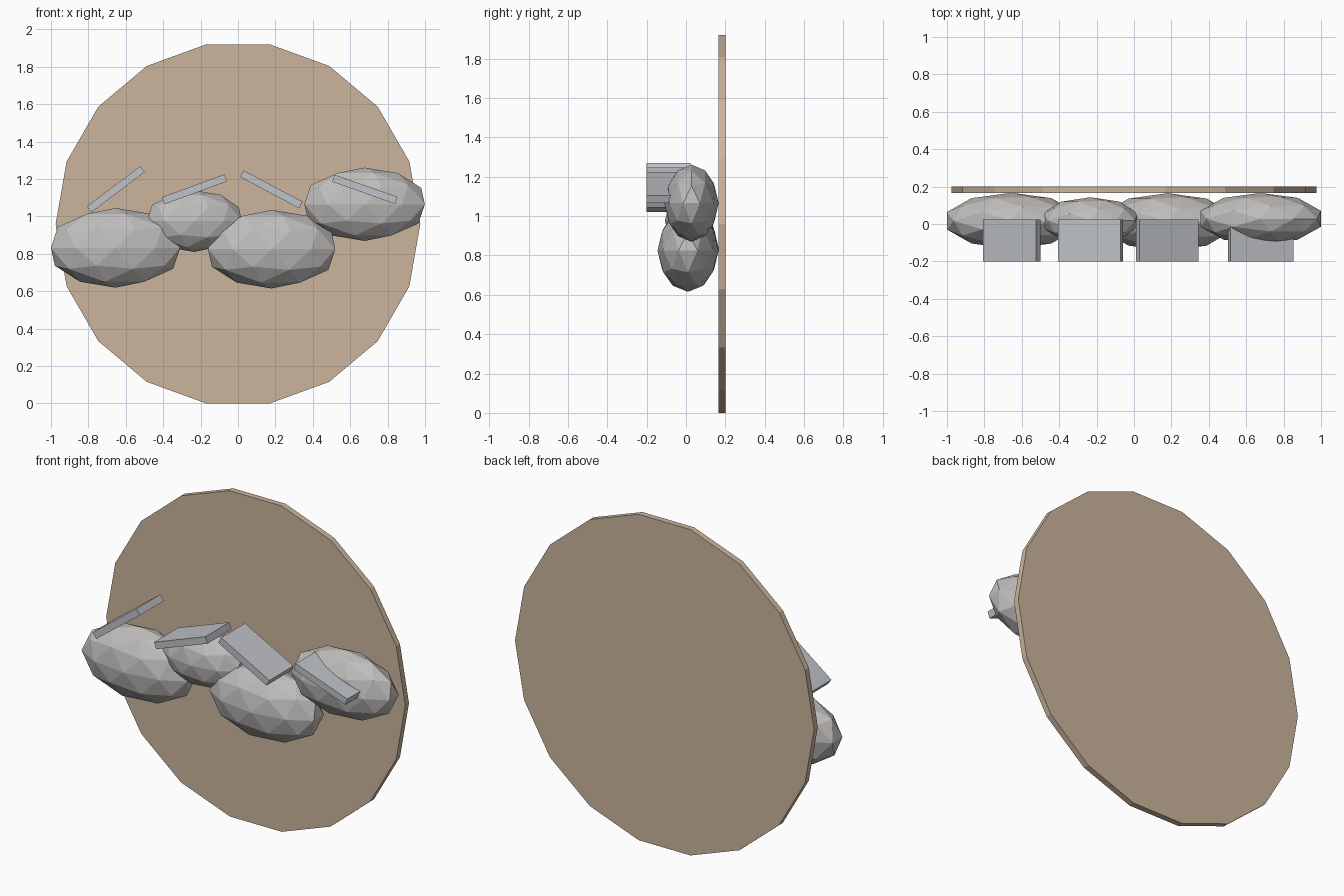
import bpy, bmesh
from math import radians
from mathutils import Matrix, Vector

if "Cube" in bpy.data.objects:
    bpy.data.objects.remove(bpy.data.objects["Cube"])


def material(name, rgb):
    m = bpy.data.materials.new(name)
    m.diffuse_color = (*rgb, 1)
    m.use_nodes = True
    m.node_tree.nodes["Principled BSDF"].inputs["Base Color"].default_value = m.diffuse_color
    return m


def finish(bm, name, mat):
    bmesh.ops.recalc_face_normals(bm, faces=bm.faces)
    me = bpy.data.meshes.new(name)
    bm.to_mesh(me)
    bm.free()
    me.materials.append(mat)
    ob = bpy.data.objects.new(name, me)
    bpy.context.collection.objects.link(ob)
    return ob


wood = material("earth_brown", (0.60, 0.46, 0.34))
stone = material("stone_grey", (0.52, 0.51, 0.50))
slate = material("slate_grey", (0.52, 0.54, 0.57))

# Upright 18-sided backing disc, flat edge at the bottom
bm = bmesh.new()
R = 0.975
ring = [bm.verts.new(Matrix.Rotation(radians(20 * i), 3, 'Y') @ Vector((R, 0.165, 0)))
        for i in range(18)]
face = bm.faces.new(ring)
ext = bmesh.ops.extrude_face_region(bm, geom=[face], use_keep_orig=True)
bmesh.ops.translate(bm, vec=(0, 0.035, 0),
                    verts=[g for g in ext["geom"] if isinstance(g, bmesh.types.BMVert)])
disc = finish(bm, "backing_disc", wood)
disc.location = (0, 0, 0.96)

# Faceted boulders: centre, half sizes
boulders = [
    ((-0.655, 0.017, 0.832), (0.345, 0.15, 0.213)),
    ((-0.233, 0.018, 0.975), (0.253, 0.125, 0.165)),
    ((0.180, 0.010, 0.825), (0.340, 0.155, 0.210)),
    ((0.677, 0.028, 1.065), (0.322, 0.138, 0.196)),
]
for i, (c, s) in enumerate(boulders):
    bm = bmesh.new()
    bmesh.ops.create_icosphere(bm, subdivisions=2, radius=1)
    bmesh.ops.scale(bm, vec=(s[0] / 0.951, s[1], s[2]), verts=bm.verts)
    bmesh.ops.translate(bm, vec=c, verts=bm.verts)
    finish(bm, f"boulder_{i + 1}", stone)

# Tilted flat slabs: x position, tilt in the front view
for i, (x, tilt) in enumerate([(-0.654, 37), (-0.233, 20), (0.178, -28), (0.678, -19.5)]):
    bm = bmesh.new()
    bmesh.ops.create_cube(bm, size=1)
    bmesh.ops.scale(bm, vec=(0.357, 0.223, 0.04), verts=bm.verts)
    slab = finish(bm, f"slab_{i + 1}", slate)
    slab.location = (x, -0.0885, 1.145)
    slab.rotation_euler = (0, radians(-tilt), 0)
